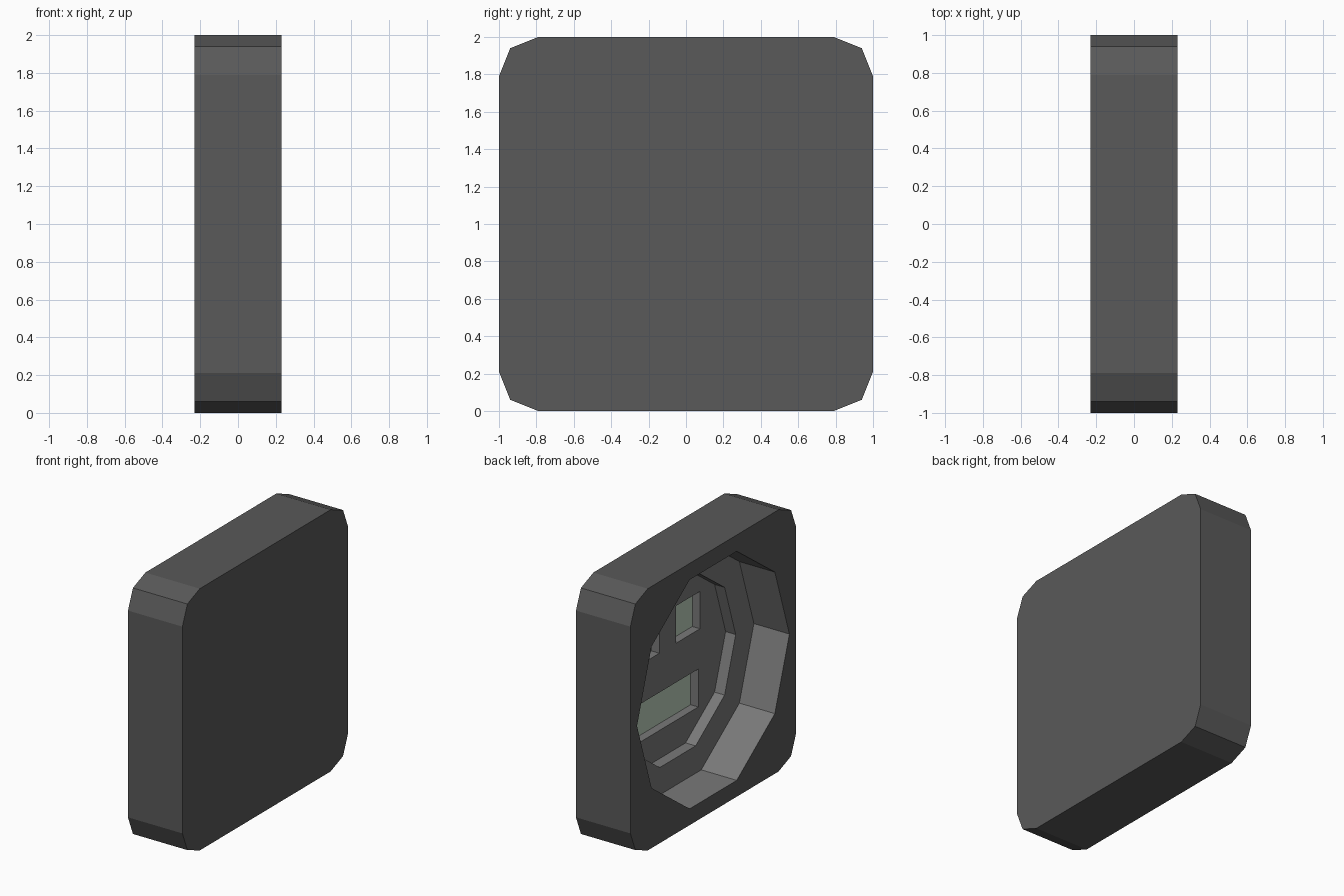
import bpy, bmesh, math

if "Cube" in bpy.data.objects:
    bpy.data.objects.remove(bpy.data.objects["Cube"])

HALF = 0.23      # half thickness along x
MID = 1.0        # height of the centre


def material(name, rgb):
    m = bpy.data.materials.new(name)
    m.diffuse_color = (*rgb, 1)
    m.use_nodes = True
    m.node_tree.nodes["Principled BSDF"].inputs["Base Color"].default_value = m.diffuse_color
    return m


def prism(name, outline, x0, x1, mat):
    """Extrude a (y, z) outline from x0 to x1."""
    bm = bmesh.new()
    face = bm.faces.new([bm.verts.new((x0, y, z)) for y, z in outline])
    new = bmesh.ops.extrude_face_region(bm, geom=[face])["geom"]
    verts = [v for v in new if isinstance(v, bmesh.types.BMVert)]
    bmesh.ops.translate(bm, verts=verts, vec=(x1 - x0, 0, 0))
    bmesh.ops.recalc_face_normals(bm, faces=bm.faces)
    me = bpy.data.meshes.new(name)
    bm.to_mesh(me)
    bm.free()
    me.materials.append(mat)
    ob = bpy.data.objects.new(name, me)
    bpy.context.collection.objects.link(ob)
    return ob


def decagon(r):
    return [(r * math.cos(i * math.pi / 5), MID + r * math.sin(i * math.pi / 5))
            for i in range(10)]


def rect(y0, y1, z0, z1):
    return [(y0, z0), (y1, z0), (y1, z1), (y0, z1)]


def cut(target, cutter):
    cutter.hide_render = True
    mod = target.modifiers.new(cutter.name, 'BOOLEAN')
    mod.operation = 'DIFFERENCE'
    mod.solver = 'EXACT'
    mod.material_mode = 'TRANSFER'
    mod.object = cutter
    bpy.context.view_layer.objects.active = target
    bpy.ops.object.modifier_apply(modifier=mod.name)
    bpy.data.objects.remove(cutter)


shell = material("dark_grey", (0.10, 0.10, 0.10))
inner = material("mid_grey", (0.19, 0.19, 0.19))
green = material("pale_green", (0.50, 0.62, 0.50))

# Square housing with two-segment rounded corners
corner = [(1, 0.79), (0.94, 0.94), (0.79, 1)]
outline = []
for k in range(4):
    c, s = round(math.cos(k * math.pi / 2)), round(math.sin(k * math.pi / 2))
    outline += [(c * y - s * z, MID + s * y + c * z) for y, z in corner]
housing = prism("housing", outline, -HALF, HALF, shell)

# Stepped ten-sided recess in the left face
cut(housing, prism("outer_recess", decagon(0.92), -0.4, 0.07, inner))
cut(housing, prism("inner_recess", decagon(0.70), -0.3, 0.155, inner))

# Two square windows and one wide window, each with a green panel
windows = {
    "window_right": rect(-0.39, -0.10, 1.14, 1.425),
    "window_left": rect(0.10, 0.39, 1.14, 1.425),
    "window_wide": rect(-0.37, 0.37, 0.55, 0.84),
}
for name, shape in windows.items():
    cut(housing, prism(name + "_pocket", shape, 0.0, 0.225, inner))
    prism(name + "_panel", shape, 0.22, 0.225, green)
